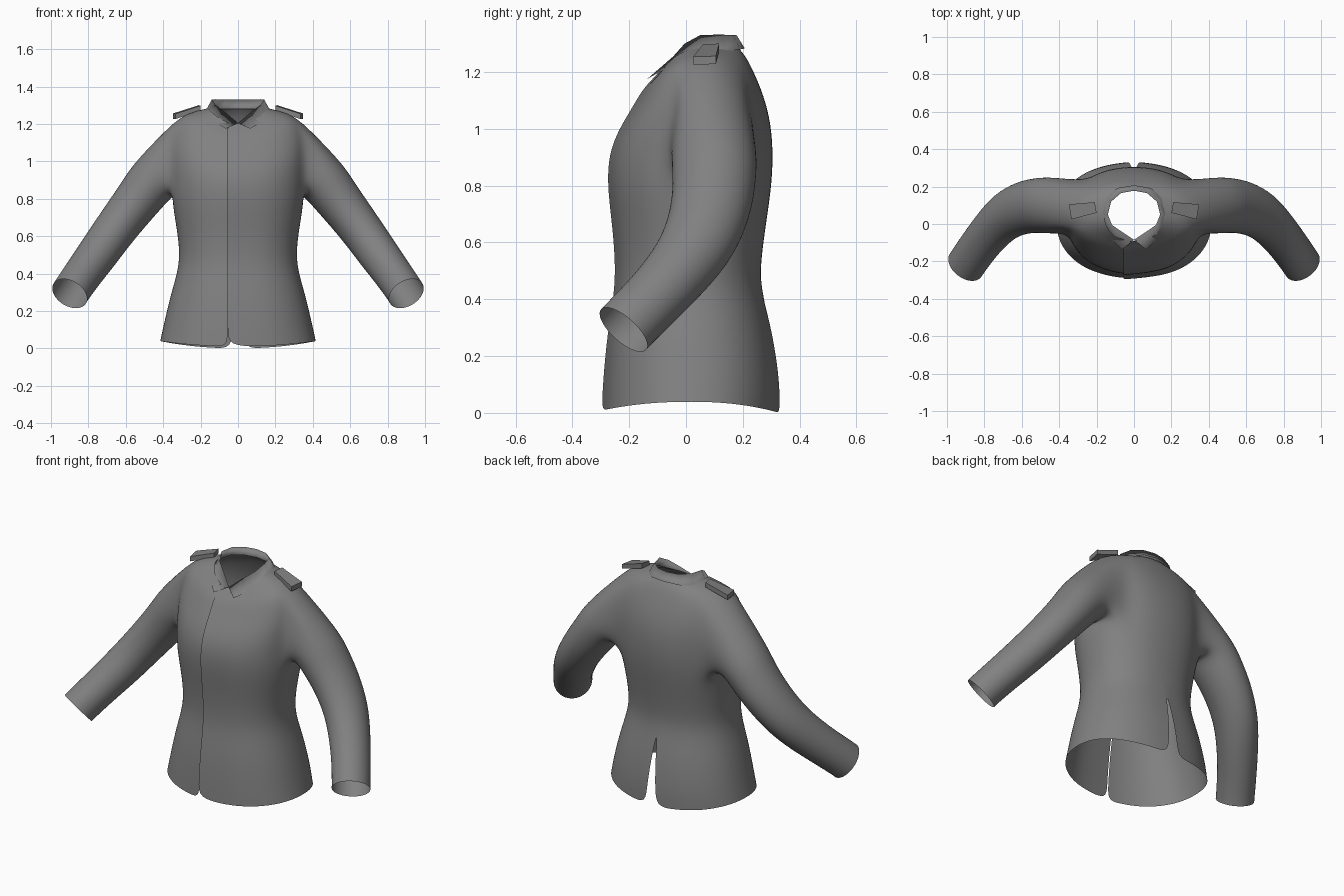
import bpy, bmesh, math
from mathutils import Vector

if "Cube" in bpy.data.objects:
    bpy.data.objects.remove(bpy.data.objects["Cube"])

cloth = bpy.data.materials.new("grey cloth")
cloth.use_nodes = True
GREY = (0.22, 0.22, 0.22, 1)
cloth.diffuse_color = GREY
cloth.node_tree.nodes["Principled BSDF"].inputs["Base Color"].default_value = GREY


def finish(name, bm, subdiv=0, smooth=True):
    bmesh.ops.recalc_face_normals(bm, faces=bm.faces)
    mesh = bpy.data.meshes.new(name)
    bm.to_mesh(mesh)
    bm.free()
    mesh.materials.append(cloth)
    ob = bpy.data.objects.new(name, mesh)
    bpy.context.collection.objects.link(ob)
    if subdiv:
        mod = ob.modifiers.new("subdivision", "SUBSURF")
        mod.levels = mod.render_levels = subdiv
    if smooth:
        for p in mesh.polygons:
            p.use_smooth = True
    return ob


# Torso rings: half width, front y, back y, then z at side, front and back
RINGS = [
    (.42, -.29, .33, .04, .01, .0), (.40, -.285, .33, .13, .11, .11),
    (.365, -.27, .305, .28, .28, .28), (.322, -.245, .265, .42, .42, .43),
    (.315, -.242, .265, .52, .52, .52), (.33, -.25, .28, .64, .64, .64),
    (.355, -.268, .302, .78, .78, .78), (.36, -.268, .31, .9, .89, .9),
    (.365, -.24, .302, 1.02, .98, 1.02), (.365, -.185, .275, 1.13, 1.07, 1.12),
    (.33, -.145, .24, 1.235, 1.14, 1.2), (.24, -.115, .215, 1.265, 1.17, 1.25),
    (.16, -.09, .19, 1.285, 1.2, 1.28)]
COLS = 24
SEAM_X = -.055
HOLE_COLS, HOLE_ROWS = (5, 9), (6, 10)
VENT_ROW = 3


def torso_point(ring, col):
    hw, yf, yb, zs, zf, zb = ring
    a = 2 * math.pi * col / COLS
    s, c = math.sin(a), math.cos(a)
    x = hw * math.copysign(abs(s) ** .9, s)
    y = (yf + yb) / 2 - (yb - yf) / 2 * math.copysign(abs(c) ** .9, c)
    z = zs + c * c * ((zf if c > 0 else zb) - zs)
    if col in (0, COLS):                       # overlapping front closure
        x = SEAM_X
        y += -.007 if col == 0 else .002
    return Vector((x, y, z))


bm = bmesh.new()
grid = [[bm.verts.new(torso_point(r, c)) for c in range(COLS + 1)] for r in RINGS]


def in_hole(r, c):
    c = min(c, COLS - 1 - c)
    return HOLE_ROWS[0] <= r < HOLE_ROWS[1] and HOLE_COLS[0] <= c < HOLE_COLS[1]


for r in range(len(RINGS) - 1):
    for c in range(COLS):
        if not in_hole(r, c):
            bm.faces.new((grid[r][c], grid[r][c + 1], grid[r + 1][c + 1], grid[r + 1][c]))

# Sleeves: centre, radius across y, radius along the other direction
SLEEVE = [
    ((.445, .1, .915), .155, .14), ((.515, .1, .82), .15, .13),
    ((.59, .09, .725), .145, .122), ((.68, .05, .605), .135, .115),
    ((.75, -.02, .505), .12, .112), ((.82, -.105, .41), .112, .106),
    ((.88, -.19, .325), .11, .104), ((.9, -.22, .293), .11, .104)]


def armhole(side):
    (c0, c1), (r0, r1) = HOLE_COLS, HOLE_ROWS
    path = [(r0, c) for c in range(c0, c1)] + [(r, c1) for r in range(r0, r1)]
    path += [(r1, c) for c in range(c1, c0, -1)] + [(r, c0) for r in range(r1, r0, -1)]
    return [grid[r][c if side > 0 else COLS - c] for r, c in path]


for side in (1, -1):
    previous = armhole(side)
    n = len(previous)
    centres = [Vector(s[0]) for s in SLEEVE]
    for i, (_, ry, rz) in enumerate(SLEEVE):
        d = (centres[min(i + 1, len(SLEEVE) - 1)] - centres[max(i - 1, 0)]).normalized()
        across = (Vector((0, 1, 0)) - d * d.y).normalized()
        up = d.cross(across)
        if up.z < 0:
            up.negate()
        ring = []
        for k in range(n):
            a = math.radians(225) + 2 * math.pi * k / n
            p = centres[i] + across * ry * math.cos(a) + up * rz * math.sin(a)
            ring.append(bm.verts.new((p.x * side, p.y, p.z)))
        for k in range(n):
            j = (k + 1) % n
            bm.faces.new((previous[k], previous[j], ring[j], ring[k]))
        previous = ring

# Back vent: split the lower centre back and spread it open
mid = [grid[r][COLS // 2] for r in range(VENT_ROW + 1)]
vent = [bm.edges.get((mid[r], mid[r + 1])) for r in range(VENT_ROW)]
bmesh.ops.split_edges(bm, edges=vent)
top = RINGS[VENT_ROW][5]
for v in bm.verts:
    if abs(v.co.x) < .001 and v.co.y > .2 and v.co.z < top - .01:
        side = sum(f.calc_center_median().x for f in v.link_faces)
        v.co.x += math.copysign(.035 * (1 - v.co.z / top), side)
loose = [v for v in bm.verts if not v.link_faces]
bmesh.ops.delete(bm, geom=loose, context="VERTS")
finish("jacket_body", bm, 2)

# Collar: inner stand, folded top edge, then outer edge, for the left half
FOLD = [(0, .178, 1.33), (.07, .165, 1.33), (.122, .12, 1.332), (.14, .05, 1.33),
        (.118, -.005, 1.3), (.06, -.045, 1.255), (0, -.085, 1.205)]
EDGE = [(0, .207, 1.283), (.09, .192, 1.28), (.15, .14, 1.272), (.178, .06, 1.262),
        (.165, -.01, 1.24), (.125, -.08, 1.208), (.065, -.137, 1.175)]


def mirrored(points):
    return [(-x, y, z) for x, y, z in reversed(points[1:])] + points


bm = bmesh.new()
fold, edge = mirrored(FOLD), mirrored(EDGE)
stand = [(x * 1.08, y, z - .05 * max(0, min(1, (y + .085) / .08))) for x, y, z in fold]
rows = [[bm.verts.new(p) for p in line] for line in (stand, fold, edge)]
for a, b in zip(rows, rows[1:]):
    for k in range(len(a) - 1):
        bm.faces.new((a[k], a[k + 1], b[k + 1], b[k]))
finish("collar", bm)

# Shoulder straps: thin slabs following the shoulder slope
STRAP = [(.2, .06, 1.282), (.335, .025, 1.238), (.348, .105, 1.24), (.21, .117, 1.284)]
for side, label in ((1, "left"), (-1, "right")):
    bm = bmesh.new()
    low = [bm.verts.new((x * side, y, z - .012)) for x, y, z in STRAP]
    high = [bm.verts.new((x * side, y, z + .016)) for x, y, z in STRAP]
    bm.faces.new(low)
    bm.faces.new(high)
    for k in range(4):
        j = (k + 1) % 4
        bm.faces.new((low[k], low[j], high[j], high[k]))
    finish(label + "_shoulder_strap", bm, smooth=False)
